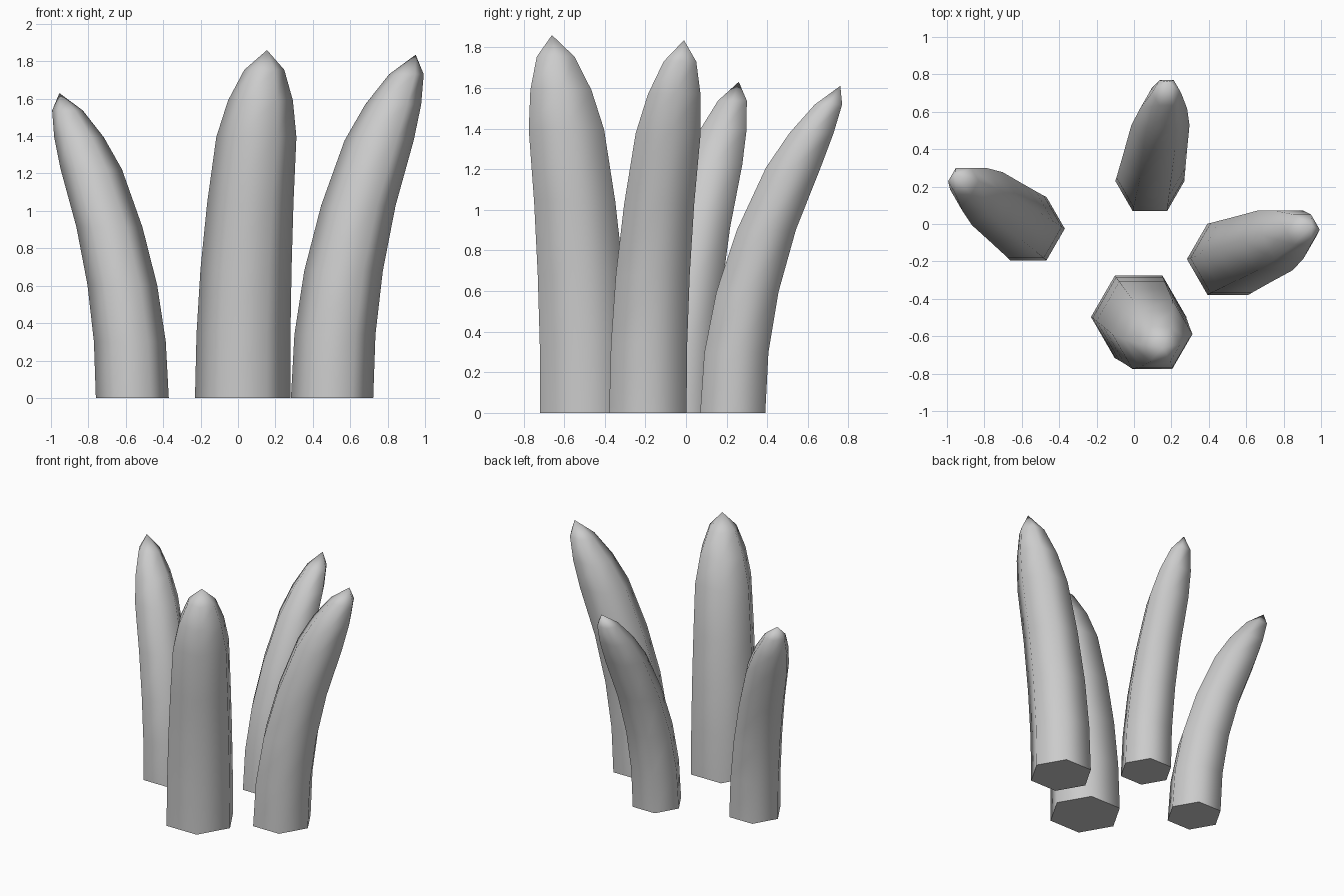
import bpy, bmesh, math

if "Cube" in bpy.data.objects:
    bpy.data.objects.remove(bpy.data.objects["Cube"])

# Shared profile: (height fraction, radius fraction)
PROFILE = [(0, 1), (0.185, 0.985), (0.37, 0.955), (0.56, 0.905),
           (0.75, 0.84), (0.855, 0.68), (0.943, 0.42)]


def spike(name, base, radius, tip):
    """Six-sided tapered spike whose horizontal rings lean quadratically."""
    bm = bmesh.new()
    bx, by = base
    dx, dy, h = tip[0] - bx, tip[1] - by, tip[2]
    rings = []
    for t, s in PROFILE:
        cx, cy, r = bx + dx * t * t, by + dy * t * t, radius * s
        rings.append([bm.verts.new((cx + r * math.cos(math.pi * k / 3),
                                    cy + r * math.sin(math.pi * k / 3),
                                    h * t)) for k in range(6)])
    # Side walls
    for lo, hi in zip(rings, rings[1:]):
        for k in range(6):
            n = (k + 1) % 6
            bm.faces.new((lo[k], lo[n], hi[n], hi[k]))
    # Pointed tip and flat base
    apex = bm.verts.new(tip)
    for k in range(6):
        bm.faces.new((rings[-1][k], rings[-1][(k + 1) % 6], apex))
    bm.faces.new(rings[0][::-1])
    mesh = bpy.data.meshes.new(name)
    bm.to_mesh(mesh)
    bm.free()
    obj = bpy.data.objects.new(name, mesh)
    bpy.context.collection.objects.link(obj)
    # Smooth sides, crisp base rim
    bpy.ops.object.select_all(action='DESELECT')
    obj.select_set(True)
    bpy.context.view_layer.objects.active = obj
    bpy.ops.object.shade_smooth_by_angle(angle=math.radians(70))


spike("front_spike", (0.025, -0.497), 0.255, (0.155, -0.66, 1.86))
spike("right_spike", (0.503, -0.188), 0.22, (0.95, -0.01, 1.835))
spike("left_spike", (-0.565, -0.025), 0.195, (-0.955, 0.26, 1.63))
spike("back_spike", (0.085, 0.23), 0.185, (0.185, 0.76, 1.61))
